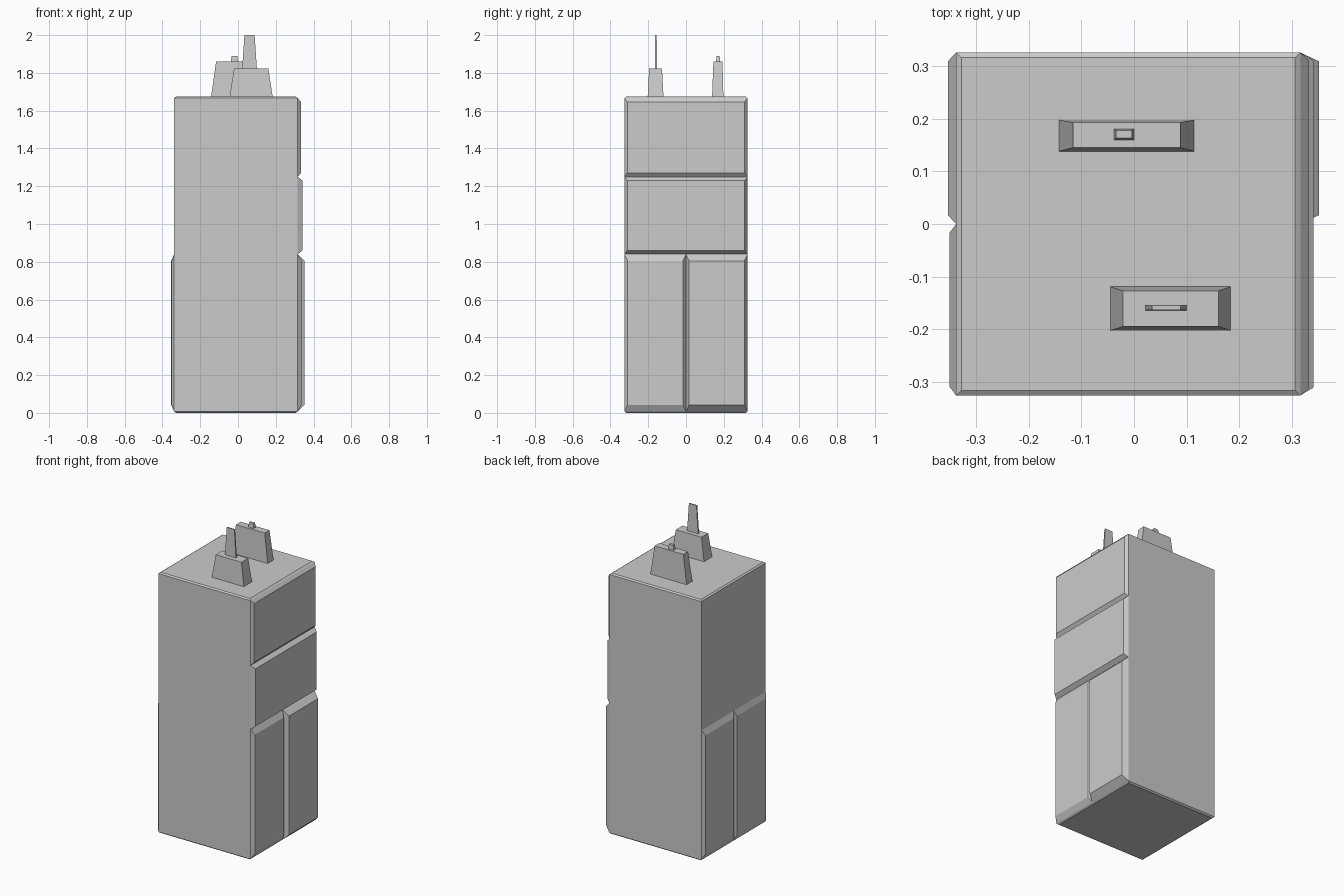
import bpy

if "Cube" in bpy.data.objects:
    bpy.data.objects.remove(bpy.data.objects["Cube"])


def solid(name, rings):
    """Stack of rectangular rings (four corner points each), capped at both ends."""
    verts = [p for ring in rings for p in ring]
    faces = [(3, 2, 1, 0)]
    for k in range(len(rings) - 1):
        a = 4 * k
        faces += [(a + i, a + (i + 1) % 4, a + 4 + (i + 1) % 4, a + 4 + i) for i in range(4)]
    n = len(verts)
    faces.append((n - 4, n - 3, n - 2, n - 1))
    mesh = bpy.data.meshes.new(name)
    mesh.from_pydata(verts, [], faces)
    obj = bpy.data.objects.new(name, mesh)
    bpy.context.collection.objects.link(obj)
    return obj


def rect_z(x0, x1, y0, y1, z):
    return [(x0, y0, z), (x1, y0, z), (x1, y1, z), (x0, y1, z)]


def rect_x(y0, y1, z0, z1, x):
    return [(x, y0, z0), (x, y1, z0), (x, y1, z1), (x, y0, z1)]


def side_panel(name, wall, face, y0, y1, z0, z1, dy, dz):
    """Raised panel with sloping borders on a side wall."""
    rings = [rect_x(y0, y1, z0, z1, wall),
             rect_x(y0 + dy, y1 - dy, z0 + dz, z1 - dz, face)]
    if face < wall:
        rings.reverse()
    return solid(name, rings)


L, R, D = -0.338, 0.316, 0.326   # side walls and half depth
TOP = 1.67

# Main body with a very slight crown at top and bottom
solid("body", [
    rect_z(L + 0.01, R - 0.01, -D + 0.01, D - 0.01, 0.0),
    rect_z(L, R, -D, D, 0.008),
    rect_z(L, R, -D, D, TOP - 0.003),
    rect_z(L + 0.01, R - 0.01, -D + 0.01, D - 0.01, TOP + 0.004),
])

# Wide upper panels on the right
side_panel("upper_panel", R, 0.333, -D, D, 1.25, TOP - 0.003, 0.015, 0.02)
side_panel("middle_panel", R, 0.341, -D, D, 0.84, 1.25, 0.015, 0.02)

# Pairs of tall lower panels on both sides
for name, wall, face, y0, y1 in (
        ("right_front_panel", R, 0.337, -D, 0.0),
        ("right_back_panel", R, 0.352, 0.0, D),
        ("left_front_panel", L, -0.351, -D, 0.0),
        ("left_back_panel", L, -0.354, 0.0, D)):
    side_panel(name, wall, face, y0, y1, 0.008, 0.84, 0.017, 0.035)

# Tapered blocks and their tips on the roof
solid("front_block", [rect_z(-0.045, 0.184, -0.203, -0.119, TOP),
                      rect_z(-0.021, 0.161, -0.195, -0.127, 1.822)])
solid("front_mast", [rect_z(0.022, 0.1, -0.164, -0.154, 1.82),
                     rect_z(0.034, 0.088, -0.163, -0.155, 2.0)])
solid("back_block", [rect_z(-0.143, 0.115, 0.138, 0.198, TOP),
                     rect_z(-0.116, 0.088, 0.145, 0.193, 1.86)])
solid("back_stub", [rect_z(-0.038, 0.0, 0.159, 0.181, 1.858),
                    rect_z(-0.034, -0.004, 0.163, 0.178, 1.89)])
